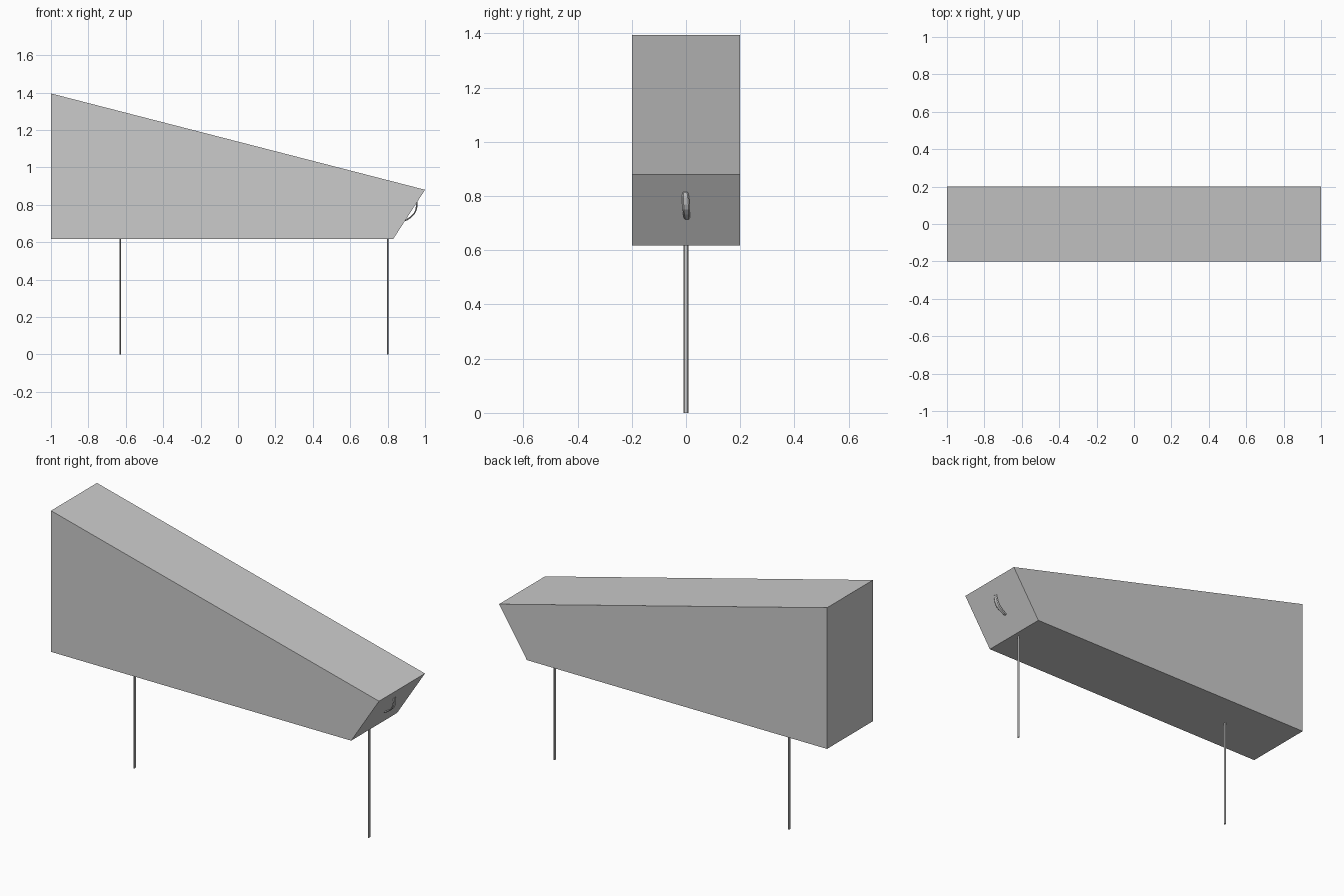
import bpy, bmesh, math
from mathutils import Vector

if "Cube" in bpy.data.objects:
    bpy.data.objects.remove(bpy.data.objects["Cube"])


def make_object(name, bm):
    bmesh.ops.recalc_face_normals(bm, faces=bm.faces)
    mesh = bpy.data.meshes.new(name)
    bm.to_mesh(mesh)
    bm.free()
    ob = bpy.data.objects.new(name, mesh)
    bpy.context.collection.objects.link(ob)
    return ob


# Wedge body: side profile extruded along y
profile = [(-1, 0.617), (0.83, 0.617), (1, 0.88), (-1, 1.395)]
bm = bmesh.new()
face = bm.faces.new([bm.verts.new((x, -0.2, z)) for x, z in profile])
ext = bmesh.ops.extrude_face_region(bm, geom=[face])
moved = [v for v in ext["geom"] if isinstance(v, bmesh.types.BMVert)]
bmesh.ops.translate(bm, verts=moved, vec=(0, 0.4, 0))
make_object("body", bm)


# Thin flattened legs
def leg(name, x):
    bm = bmesh.new()
    bmesh.ops.create_cone(bm, cap_ends=True, segments=8,
                          radius1=1, radius2=1, depth=0.617)
    for v in bm.verts:
        v.co = Vector((v.co.x * 0.004 + x, v.co.y * 0.009, v.co.z + 0.3085))
    make_object(name, bm)


leg("rear_leg", -0.63)
leg("front_leg", 0.80)

# Bowed pull handle: rectangular section swept along an arc off the slanted face
path = [(0.888, 0.716), (0.903, 0.720), (0.925, 0.735), (0.942, 0.752),
        (0.951, 0.770), (0.956, 0.795), (0.956, 0.812), (0.950, 0.819)]
widths = [0.009, 0.011, 0.013, 0.014, 0.014, 0.013, 0.011, 0.008]
bm = bmesh.new()
rings = []
for i, (x, z) in enumerate(path):
    a, b = path[max(i - 1, 0)], path[min(i + 1, len(path) - 1)]
    t = Vector((b[0] - a[0], 0, b[1] - a[1])).normalized()
    n = Vector((-t.z, 0, t.x)) * 0.004
    shift = -0.06 * (z - 0.77)
    w = widths[i]
    c = Vector((x, shift, z))
    side = Vector((0, w, 0))
    rings.append([bm.verts.new(p) for p in
                  (c - side, c - side * 0.6 - n, c + side * 0.6 - n,
                   c + side, c + side * 0.6 + n, c - side * 0.6 + n)])
for r, s in zip(rings, rings[1:]):
    for k in range(6):
        bm.faces.new((r[k], r[(k + 1) % 6], s[(k + 1) % 6], s[k]))
bm.faces.new(rings[0])
bm.faces.new(rings[-1])
make_object("pull_handle", bm)
